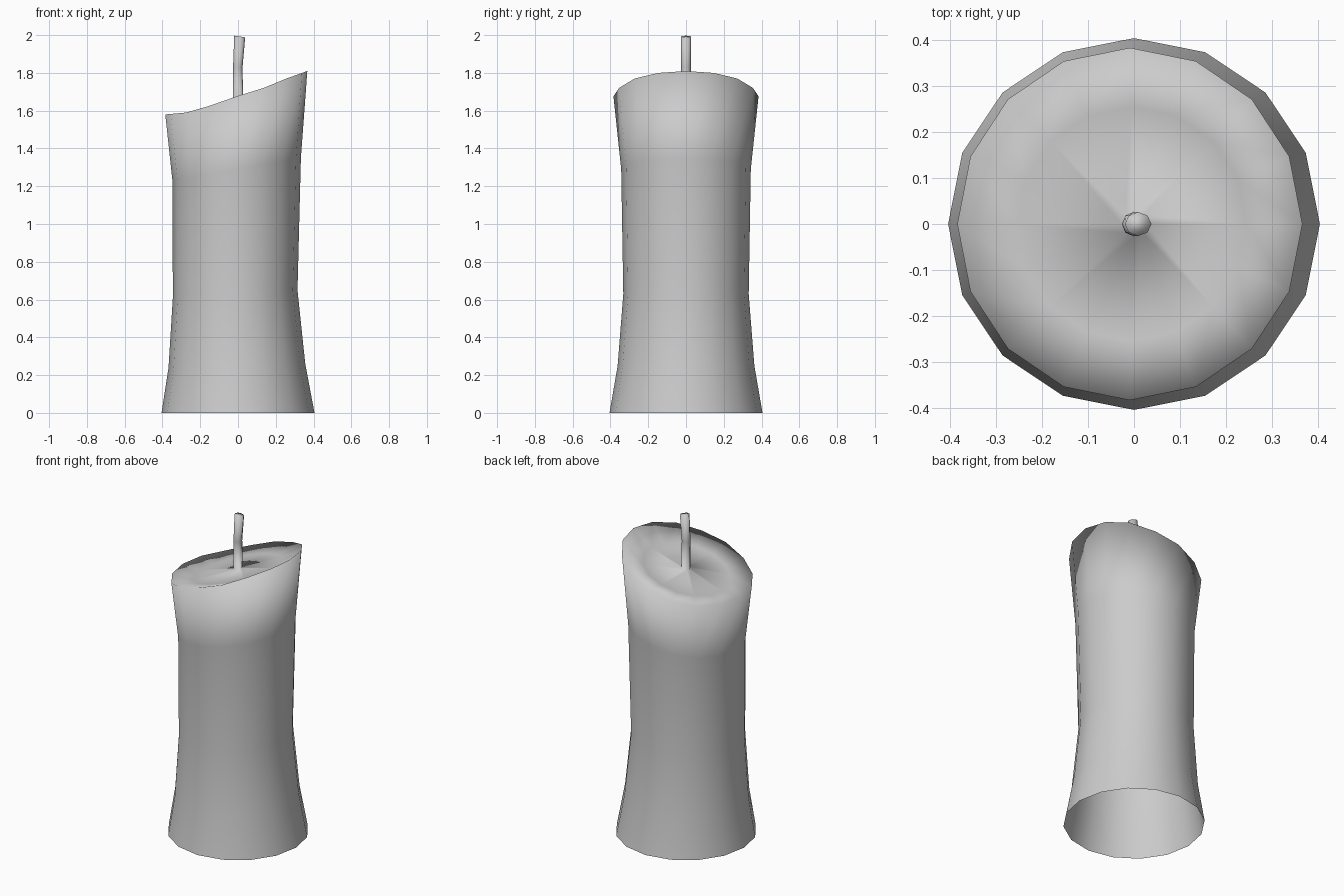
import bpy, bmesh
from math import sin, cos, pi

if "Cube" in bpy.data.objects:
    bpy.data.objects.remove(bpy.data.objects["Cube"])

bm = bmesh.new()


def ring(n, cx, rx, ry, height):
    """Closed ring of n vertices; height is a function of x."""
    verts = []
    for i in range(n):
        a = 2 * pi * i / n
        x = cx + rx * cos(a)
        verts.append(bm.verts.new((x, ry * sin(a), height(x))))
    return verts


def skin(a, b):
    """Join two rings; the second may have half as many vertices."""
    n, k = len(a), len(a) // len(b)
    for i in range(n):
        j = (i + 1) % n
        p, q = b[((i + 1) // k) % len(b)], b[((j + 1) // k) % len(b)]
        if k == 1:
            p, q = b[i], b[j]
        bm.faces.new((a[i], a[j], p) if p is q else (a[i], a[j], q, p))


def slanted(x):
    """Height of the sloping rim."""
    pts = [(-0.385, 1.58), (-0.275, 1.59), (-0.153, 1.625), (-0.01, 1.675),
           (0.135, 1.72), (0.256, 1.77), (0.367, 1.81)]
    for (x0, z0), (x1, z1) in zip(pts, pts[1:]):
        if x <= x1:
            break
    return z0 + (z1 - z0) * (x - x0) / (x1 - x0)


# Wax body (open underneath), slanted rim and shallow melted dish
rings = [
    ring(16, 0, 0.405, 0.405, lambda x: 0),
    ring(16, -0.006, 0.362, 0.362, lambda x: 0.25 + 0.03 * x),
    ring(16, -0.015, 0.330, 0.332, lambda x: 0.63 + 0.06 * x),
    ring(16, -0.007, 0.340, 0.343, lambda x: 1.29 + 0.18 * x),
    ring(16, -0.009, 0.376, 0.384, slanted),
    ring(16, -0.005, 0.25, 0.255, lambda x: 1.65 + 0.29 * x),
    # Wick growing out of the dish, leaning slightly
    ring(8, 0, 0.027, 0.027, lambda x: 1.655 + 0.2 * x),
    ring(8, -0.001, 0.025, 0.026, lambda x: 1.83),
    ring(8, 0.009, 0.029, 0.026, lambda x: 1.994 - 0.15 * x),
]
for a, b in zip(rings, rings[1:]):
    skin(a, b)
bm.faces.new(rings[-1])

for f in bm.faces:
    f.smooth = True
me = bpy.data.meshes.new("candle")
bm.to_mesh(me)
bm.free()
candle = bpy.data.objects.new("candle", me)
bpy.context.collection.objects.link(candle)
